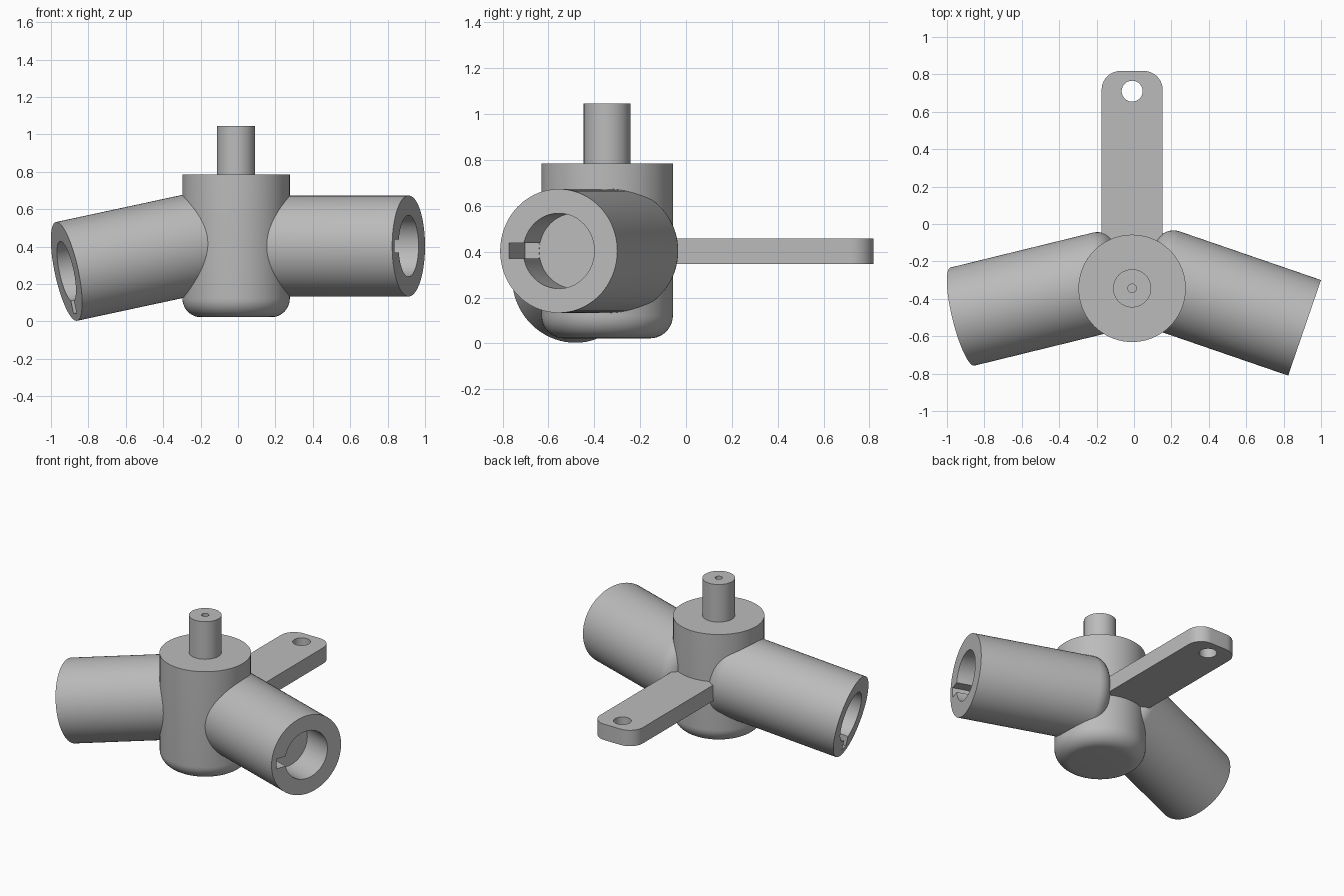
import bpy, bmesh, math
from mathutils import Matrix, Vector

if "Cube" in bpy.data.objects:
    bpy.data.objects.remove(bpy.data.objects["Cube"])

metal = bpy.data.materials.new("grey_metal")
metal.use_nodes = True
GREY = (0.5, 0.5, 0.5, 1)
metal.diffuse_color = GREY
metal.node_tree.nodes["Principled BSDF"].inputs["Base Color"].default_value = GREY


def make(name, bm, matrix):
    bmesh.ops.remove_doubles(bm, verts=bm.verts, dist=0.0001)
    bmesh.ops.recalc_face_normals(bm, faces=bm.faces)
    mesh = bpy.data.meshes.new(name)
    bm.to_mesh(mesh)
    bm.free()
    mesh.materials.append(metal)
    obj = bpy.data.objects.new(name, mesh)
    obj.matrix_world = matrix
    bpy.context.collection.objects.link(obj)
    return obj


def arc(cx, cy, r, start, end, steps=10):
    angles = [math.radians(start + (end - start) * i / steps) for i in range(steps + 1)]
    return [(cx + r * math.cos(a), cy + r * math.sin(a)) for a in angles]


def lathe(name, profile, matrix, segments=72):
    bm = bmesh.new()
    verts = [bm.verts.new((r, 0, z)) for r, z in profile]
    edges = [bm.edges.new(pair) for pair in zip(verts, verts[1:])]
    bmesh.ops.spin(bm, geom=verts + edges, cent=(0, 0, 0), axis=(0, 0, 1),
                   angle=math.tau, steps=segments, use_merge=False)
    return make(name, bm, matrix)


def select(obj):
    bpy.ops.object.select_all(action='DESELECT')
    obj.select_set(True)
    bpy.context.view_layer.objects.active = obj


def cut(obj, cutter):
    cutter.hide_render = True
    mod = obj.modifiers.new("cut", 'BOOLEAN')
    mod.operation = 'DIFFERENCE'
    mod.solver = 'EXACT'
    mod.object = cutter
    bpy.context.view_layer.update()
    select(obj)
    bpy.ops.object.modifier_apply(modifier=mod.name)
    bpy.data.objects.remove(cutter)


def smooth(obj):
    select(obj)
    bpy.ops.object.shade_smooth_by_angle(angle=math.radians(30))


HUB = Vector((-0.01, -0.344, 0))
FILLET = 0.1

# Hub with rounded base, upright pin and a small centre hole
R = 0.287
hub_profile = ([(0, 0.022)] + arc(R - FILLET, 0.022 + FILLET, FILLET, -90, 0)
               + [(R, 0.785), (0.102, 0.785), (0.102, 1.045),
                  (0.023, 1.045), (0.023, 0.98), (0, 0.98)])
smooth(lathe("hub_and_pin", hub_profile, Matrix.Translation(HUB)))

# Socket arms: rounded inner end, blind bore and a keyway
ARM_R, LENGTH, BORE_R, DEPTH = 0.27, 0.9, 0.164, 0.215
arm_profile = ([(0, -LENGTH)] + arc(ARM_R - FILLET, FILLET - LENGTH, FILLET, -90, 0)
               + [(ARM_R, 0), (BORE_R, 0), (BORE_R, -DEPTH), (0, -DEPTH)])


def socket_arm(name, end, direction, key_hint):
    axis = Vector(direction).normalized()
    key = Vector(key_hint)
    key = (key - axis * key.dot(axis)).normalized()
    matrix = Matrix((key, axis.cross(key), axis)).transposed().to_4x4()
    matrix.translation = end
    arm = lathe(name, arm_profile, matrix)
    bm = bmesh.new()
    bmesh.ops.create_cube(bm, size=1)
    bmesh.ops.scale(bm, vec=(0.13, 0.068, 0.3), verts=bm.verts)
    bmesh.ops.translate(bm, vec=(0.165, 0, 0.151 - DEPTH), verts=bm.verts)
    cut(arm, make("keyway_cutter", bm, matrix))
    smooth(arm)


socket_arm("left_socket_arm", (0.912, -0.555, 0.403), (0.945, -0.325, 0), (0, -1, 0))
socket_arm("right_socket_arm", (-0.917, -0.495, 0.267), (-1, -0.245, -0.215), (0, 0, -1))

# Flat lever with rounded corners and an eye hole
HALF, TIP, THICK = 0.163, 0.818, 0.11
outline = ([(-HALF, HUB.y), (HALF, HUB.y)]
           + arc(HALF - FILLET, TIP - FILLET, FILLET, 0, 90)
           + arc(FILLET - HALF, TIP - FILLET, FILLET, 90, 180))
bm = bmesh.new()
base = bm.faces.new([bm.verts.new((x, y, 0)) for x, y in outline])
top = bmesh.ops.extrude_face_region(bm, geom=[base])["geom"]
bmesh.ops.translate(bm, vec=(0, 0, THICK),
                    verts=[v for v in top if isinstance(v, bmesh.types.BMVert)])
lever = make("lever", bm, Matrix.Translation((HUB.x, 0, 0.347)))
eye = lathe("eye_cutter", [(0, -0.1), (0.056, -0.1), (0.056, 0.3), (0, 0.3)],
            Matrix.Translation((HUB.x, 0.71, 0.347)), 48)
cut(lever, eye)
smooth(lever)
